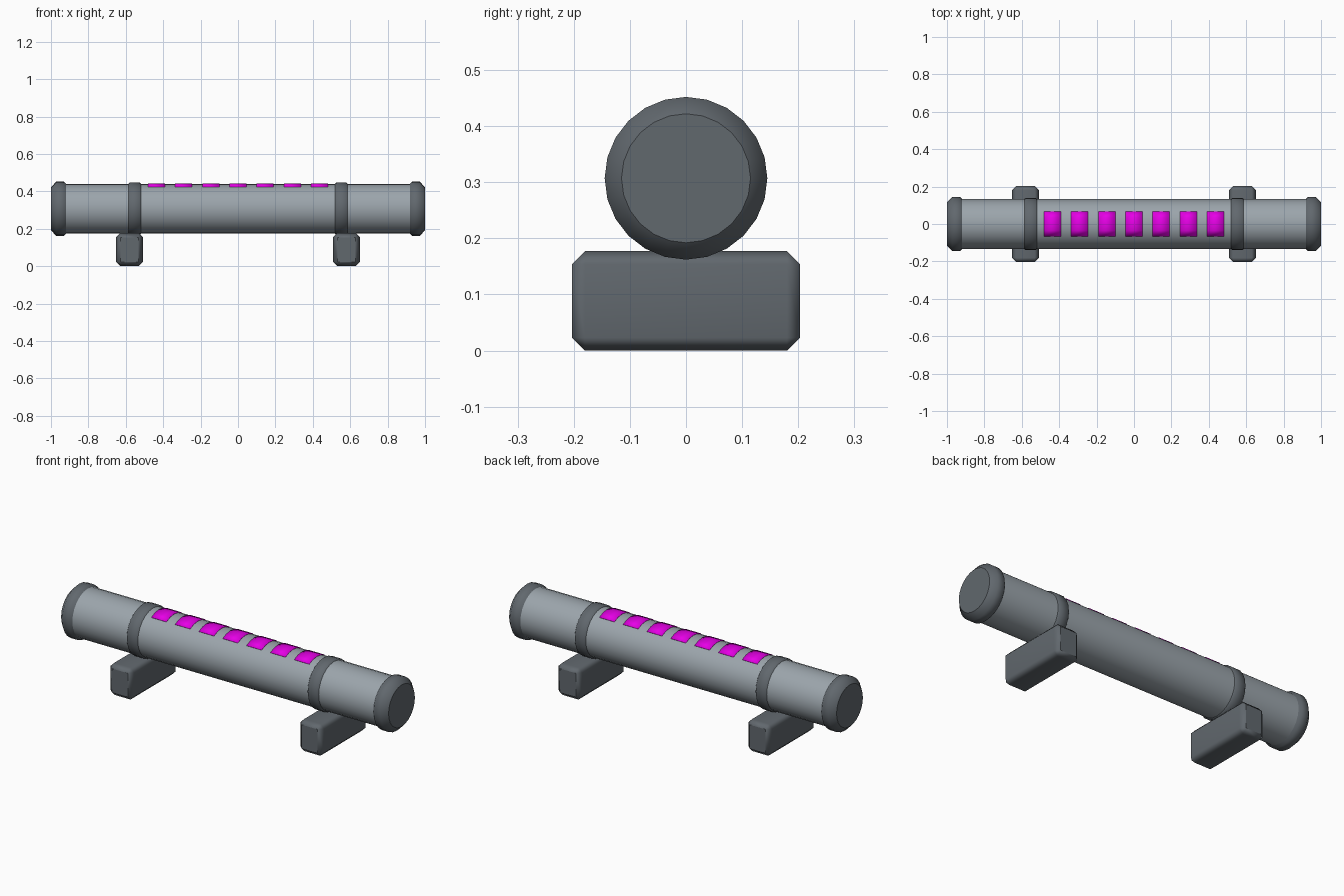
import bpy, bmesh, math
from mathutils import Matrix

if "Cube" in bpy.data.objects:
    bpy.data.objects.remove(bpy.data.objects["Cube"])

SIDES = 24
AXIS_Z = 0.307
TUBE_R = 0.133


def material(name, rgb):
    mat = bpy.data.materials.new(name)
    mat.use_nodes = True
    mat.diffuse_color = (*rgb, 1)
    mat.node_tree.nodes["Principled BSDF"].inputs["Base Color"].default_value = (*rgb, 1)
    return mat


light_grey = material("light_grey", (0.33, 0.375, 0.41))
dark_grey = material("dark_grey", (0.12, 0.138, 0.155))
magenta = material("magenta", (0.85, 0.0, 0.85))


def finish(name, bm, mat, end_axis=None, mirror=False):
    """Make a smooth object, with crisp borders on faces across end_axis."""
    for face in bm.faces:
        face.smooth = True
        if end_axis is not None and abs(face.normal[end_axis]) > 0.99:
            for edge in face.edges:
                edge.smooth = False
    mesh = bpy.data.meshes.new(name)
    bm.to_mesh(mesh)
    bm.free()
    mesh.materials.append(mat)
    obj = bpy.data.objects.new(name, mesh)
    bpy.context.collection.objects.link(obj)
    if mirror:
        obj.modifiers.new("Mirror", "MIRROR")
    return obj


def lathe(name, profile, mat, mirror=False):
    """Turn (x, radius) points around the long axis and close both ends."""
    bm = bmesh.new()
    rings = []
    for x, r in profile:
        angles = [math.tau * i / SIDES for i in range(SIDES)]
        rings.append([bm.verts.new((x, r * math.sin(a), AXIS_Z + r * math.cos(a)))
                      for a in angles])
    for a, b in zip(rings, rings[1:]):
        for i in range(SIDES):
            j = (i + 1) % SIDES
            bm.faces.new((a[i], a[j], b[j], b[i]))
    bm.faces.new(rings[0])
    bm.faces.new(rings[-1])
    bmesh.ops.recalc_face_normals(bm, faces=bm.faces)
    bm.normal_update()
    return finish(name, bm, mat, 0, mirror)


# Main tube
lathe("tube", [(-0.96, TUBE_R), (0.96, TUBE_R)], light_grey)

# Chamfered end caps and clamp bands
lathe("end_caps", [(0.902, 0.115), (0.93, 0.145), (0.972, 0.145), (1.0, 0.115)],
      dark_grey, mirror=True)
lathe("clamp_bands", [(0.517, 0.131), (0.525, 0.14), (0.58, 0.14), (0.588, 0.131)],
      dark_grey, mirror=True)

# Chamfered feet running front to back
bm = bmesh.new()
bmesh.ops.create_cube(bm, size=1, matrix=Matrix.Translation((0.58, 0, 0.0885))
                      @ Matrix.Diagonal((0.144, 0.406, 0.177, 1)))
bmesh.ops.bevel(bm, geom=bm.edges[:], offset=0.023, segments=1, affect="EDGES")
bm.normal_update()
feet = finish("feet", bm, dark_grey, 1, mirror=True)
weighted = feet.modifiers.new("Weighted normals", "WEIGHTED_NORMAL")
weighted.keep_sharp = True

# Row of thin curved light panels along the top
bm = bmesh.new()
rows = []
for step in range(-2, 3):
    a = math.tau * step / SIDES
    r = TUBE_R + 0.0005
    rows.append([bm.verts.new((x, r * math.sin(a), AXIS_Z + r * math.cos(a)))
                 for x in (-0.482, -0.391)])
for a, b in zip(rows, rows[1:]):
    bm.faces.new((a[0], a[1], b[1], b[0]))
bm.normal_update()
panels = finish("light_panels", bm, magenta)
solid = panels.modifiers.new("Thickness", "SOLIDIFY")
solid.thickness = 0.004
solid.offset = 0
row = panels.modifiers.new("Row", "ARRAY")
row.count = 7
row.use_relative_offset = False
row.use_constant_offset = True
row.constant_offset_displace = (0.1455, 0, 0)
